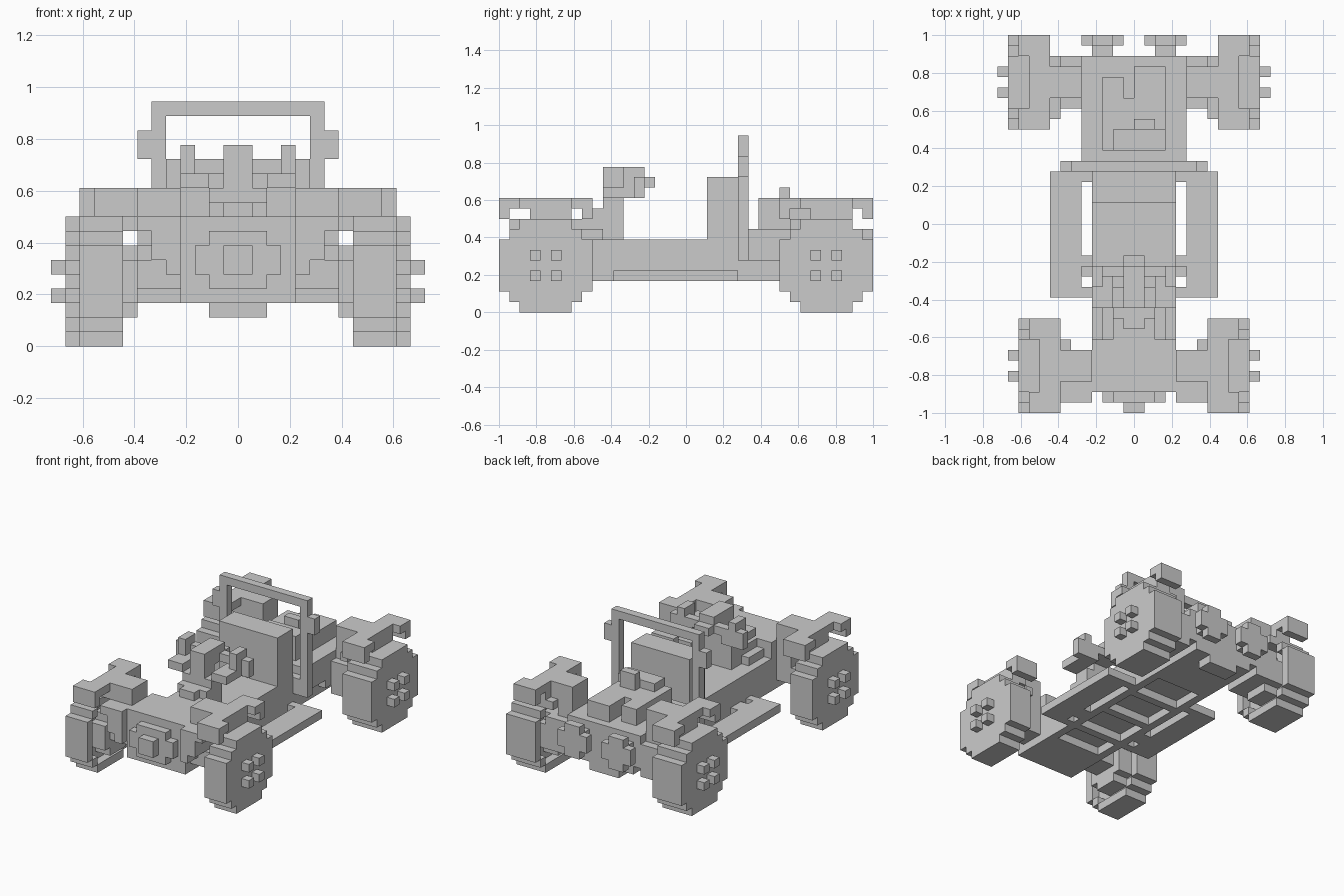
import bpy
import bmesh
from mathutils import Matrix, Vector

UNIT = 1 / 18  # edge of one cube of the block grid

default_cube = bpy.data.objects.get("Cube")
if default_cube:
    bpy.data.objects.remove(default_cube, do_unlink=True)

grey = bpy.data.materials.new("plain_grey")
grey.use_nodes = True
grey.diffuse_color = (0.6, 0.6, 0.6, 1)
grey.node_tree.nodes["Principled BSDF"].inputs["Base Color"].default_value = grey.diffuse_color


def build(name, blocks, mirrored=False):
    """Make one object from blocks given as x, y and z ranges in grid cells."""
    bm = bmesh.new()
    for x_range, y_range, z_range in blocks:
        sides = [x_range]
        if mirrored:
            sides.append((-x_range[1], -x_range[0]))
        for side in sides:
            low, high = zip(side, y_range, z_range)
            low, high = Vector(low), Vector(high)
            place = Matrix.Translation((low + high) / 2) @ Matrix.Diagonal((*(high - low), 1))
            bmesh.ops.create_cube(bm, size=1, matrix=place)
    bmesh.ops.scale(bm, vec=(UNIT, UNIT, UNIT), verts=bm.verts)
    mesh = bpy.data.meshes.new(name)
    bm.to_mesh(mesh)
    bm.free()
    mesh.materials.append(grey)
    part = bpy.data.objects.new(name, mesh)
    bpy.context.collection.objects.link(part)
    return part


def build_pair(name, blocks):
    return build(name, blocks, mirrored=True)


def wheel_pair(name, inner, outer, span):
    """Stepped round wheels, grooved inside around the hub, with outer bolts."""
    start, end = span
    body = (inner + 1, outer)
    rim = (inner, inner + 1)
    blocks = []
    for cut, low in ((0, 2), (1, 1), (2, 0)):
        blocks.append((body, (start + cut, end - cut), (low, 9 - low)))
    # Inner rim around the groove
    for edge in (start, end - 1):
        blocks.append((rim, (edge, edge + 1), (2, 7)))
    for edge in (start + 1, end - 2):
        blocks += [(rim, (edge, edge + 1), z) for z in ((1, 2), (7, 8))]
    blocks += [(rim, (start + 2, end - 2), z) for z in ((0, 1), (8, 9))]
    bolts = [((outer, outer + 1), (start + a, start + a + 1), (b, b + 1))
             for a in (3, 5) for b in (3, 5)]
    build_pair(name, blocks + bolts)
    hub = (inner - 1, inner + 1)
    build_pair(name + "_inner_hubs", [(hub, (start + 2, end - 2), (3, 6)),
                                      (hub, (start + 3, end - 3), (2, 7))])


def fender_pair(name, inner, start, end):
    """Flat guard, notched on its outer edge, with an arm reaching inward."""
    outer = inner + 3
    whole = (inner, outer)
    build_pair(name, [
        ((inner, outer - 1), (start, end), (10, 11)),
        (whole, (start, start + 2), (10, 11)),
        (whole, (end - 2, end), (10, 11)),
        (whole, (start, start + 1), (9, 10)),
        (whole, (end - 1, end), (9, 10)),
        ((inner, outer - 1), (start + 3, end - 2), (9, 10)),
    ])
    build_pair(name + "_arms", [
        ((inner - 3, inner), (start + 3, end - 3), (9, 11)),
        ((inner - 1, inner), (start + 1, end - 2), (8, 9)),
    ])


# Wheels and guards
front_span, rear_span = (-18, -9), (9, 18)
wheel_pair("front_wheels", 8, 11, front_span)
wheel_pair("rear_wheels", 8, 12, rear_span)
fender_pair("front_fenders", 7, *front_span)
fender_pair("rear_fenders", 8, *rear_span)

# Floor pan with a ladder frame below
build("floor_pan", [((-4, 4), (-11, 9), (4, 7))])
build_pair("frame_rails", [((3, 4), (-11, 9), (3, 4))])
build("frame_crossbars", [((-4, 4), (y, y + 1), (3, 4)) for y in (-11, -7, -2, 3, 8)])
build_pair("side_boards", [((5, 8), (-7, 5), (3, 4))]
           + [((4, 5), ends, (3, 4)) for ends in ((-7, -6), (-5, -3), (4, 5))])

# Nose
build("nose", [((-4, 4), (-16, -11), (3, 9))])
build("dashboard", [
    ((-3, 3), (-11, -8), (7, 8)),
    ((-2, 2), (-11, -8), (8, 9)),
    ((-1, 1), (-10, -8), (9, 10)),
    ((-2, 2), (-9, -8), (9, 10)),
])
build("front_badge_plate", [
    ((-3, 3), (-17, -16), (5, 7)),
    ((-2, 2), (-17, -16), (4, 8)),
    ((-1, 1), (-18, -17), (5, 7)),
])
build_pair("headlights", [
    ((4, 6), (-17, -15), (6, 9)),
    ((4, 5), (-17, -15), (5, 7)),
])
build_pair("front_axle_arms", [
    ((4, 8), (-15, -12), (4, 6)),
    ((4, 6), (-15, -12), (6, 9)),
])

# Steering
build("steering_column", [
    ((-1, 1), (-8, -6), (7, 14)),
    ((-1, 1), (-6, -4), (12, 14)),
    ((-1, 1), (-4, -3), (12, 13)),
    ((-2, 2), (-8, -6), (7, 11)),
])
build("handlebar", [((-4, 4), (-5, -4), (12, 13))])
build_pair("handlebar_grips", [
    ((3, 4), (-6, -4), (12, 14)),
    ((4, 5), (-5, -4), (11, 13)),
    ((2, 4), (-8, -4), (11, 12)),
])

# Seat and roll hoop
build("seat_back", [((-4, 4), (2, 5), (7, 13))])
build("roll_hoop_top", [((-6, 6), (5, 6), (16, 17))])
build_pair("roll_hoop_legs", [
    ((5, 6), (5, 6), (6, 17)),
    ((5, 7), (5, 6), (13, 15)),
])
build("hoop_mount", [((-6, 6), (5, 6), (5, 7))])

# Engine bay
build("engine_bay", [
    ((-4, 4), (9, 16), (3, 8)),
    ((-5, 5), (6, 10), (5, 8)),
    ((-5, 5), (10, 16), (4, 8)),
])
build("engine", [
    ((-3, 3), (7, 12), (8, 10)),
    ((-2, 3), (7, 9), (10, 11)),
    ((0, 2), (9, 10), (10, 12)),
    ((-3, -1), (12, 14), (8, 10)),
    ((0, 3), (12, 15), (8, 10)),
])
build_pair("rear_axle_arms", [
    ((5, 8), (11, 12), (3, 7)),
    ((5, 8), (15, 16), (3, 7)),
    ((5, 7), (12, 15), (3, 8)),
    ((5, 8), (12, 15), (8, 9)),
])
build("differential", [((-2, 2), (14, 16), (2, 3))])
build_pair("exhausts", [
    ((2, 4), (16, 17), (5, 7)),
    ((1, 5), (17, 18), (5, 7)),
    ((2, 4), (17, 18), (4, 8)),
])
